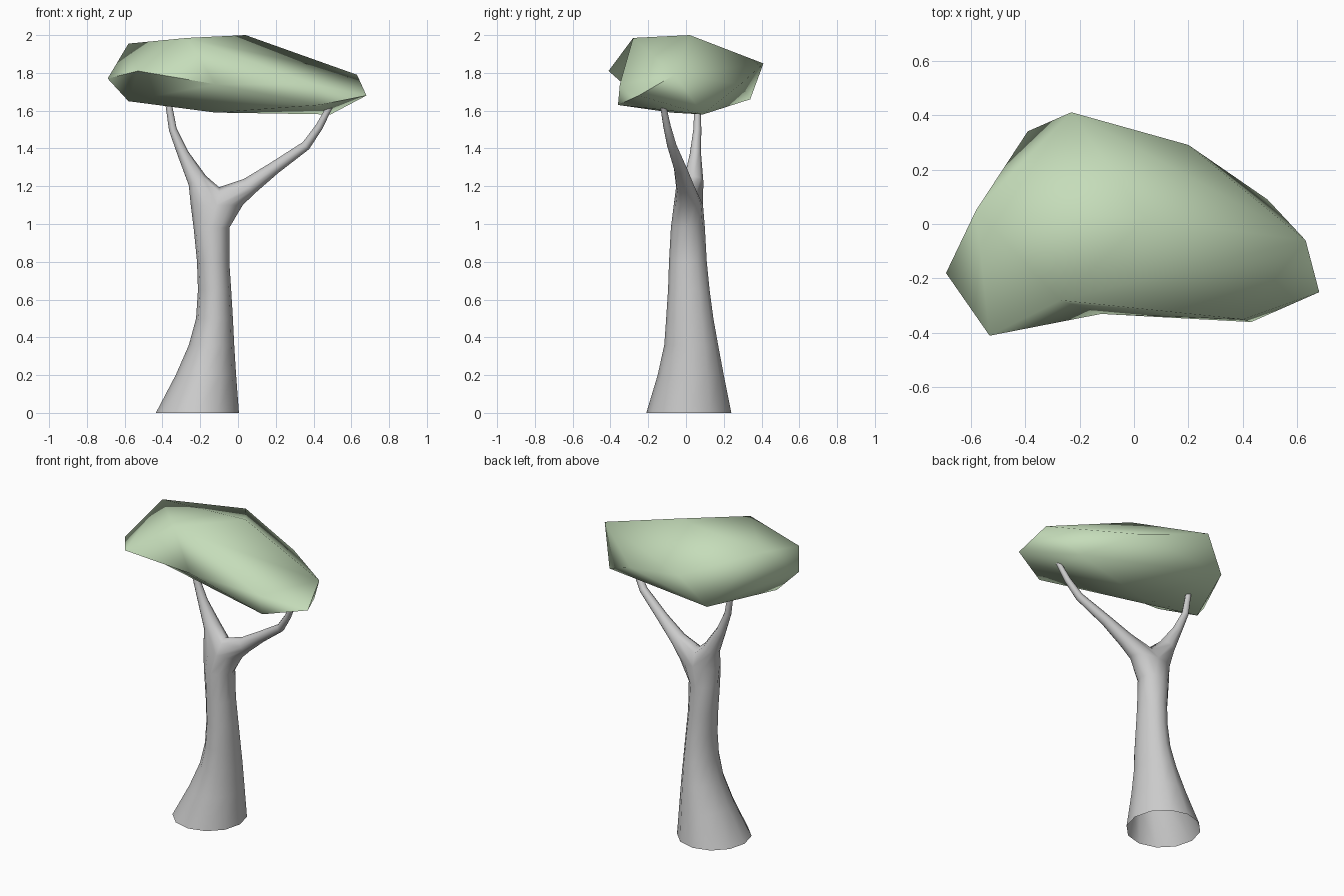
import bpy, bmesh
from math import radians, sin, cos, pi
from mathutils import Vector

cube = bpy.data.objects.get("Cube")
if cube:
    bpy.data.objects.remove(cube, do_unlink=True)


def make_material(name, color):
    mat = bpy.data.materials.new(name)
    mat.use_nodes = True
    mat.diffuse_color = color
    mat.node_tree.nodes["Principled BSDF"].inputs["Base Color"].default_value = color
    return mat


def finish(bm, name, mat, angle):
    bmesh.ops.recalc_face_normals(bm, faces=bm.faces)
    mesh = bpy.data.meshes.new(name)
    bm.to_mesh(mesh)
    bm.free()
    mesh.materials.append(mat)
    obj = bpy.data.objects.new(name, mesh)
    bpy.context.collection.objects.link(obj)
    bpy.ops.object.select_all(action='DESELECT')
    obj.select_set(True)
    bpy.context.view_layer.objects.active = obj
    bpy.ops.object.shade_smooth_by_angle(angle=radians(angle))
    return obj


def bridge(bm, lower, upper):
    n = len(lower)
    for i in range(n):
        j = (i + 1) % n
        bm.faces.new((lower[i], lower[j], upper[j], upper[i]))


bark = make_material("pale grey bark", (0.6, 0.6, 0.6, 1))
leaf = make_material("soft green leaves", (0.56, 0.72, 0.49, 1))

# Trunk: open-bottomed stack of oval rings (z, x min, x max, y min, y max)
bm = bmesh.new()
SIDES = 12
levels = [
    (0, -.435, .005, -.21, .24),
    (.2, -.33, -.01, -.15, .20),
    (.36, -.26, -.02, -.115, .17),
    (.5, -.222, -.027, -.105, .145),
    (.65, -.212, -.036, -.095, .125),
    (.8, -.217, -.046, -.09, .11),
    (.98, -.235, -.046, -.08, .10),
    (1.1, -.25, .025, -.065, .09),
]
ring = None
for z, x0, x1, y0, y1 in levels:
    new = []
    for i in range(SIDES):
        a = 2 * pi * i / SIDES
        new.append(bm.verts.new(((x0 + x1) / 2 + (x1 - x0) / 2 * cos(a),
                                 (y0 + y1) / 2 + (y1 - y0) / 2 * sin(a), z)))
    if ring:
        bridge(bm, ring, new)
    ring = new

# Fork saddle across the trunk top, from back to front
saddle = [bm.verts.new((-.10, y, z)) for y, z in ((.055, 1.17), (.01, 1.195), (-.035, 1.17))]


# Branches: each grows from half of the top ring plus the saddle
def branch(loop, side, path):
    points = [Vector(p[:3]) for p in path]
    for k, p in enumerate(points):
        tangent = (points[min(k + 1, len(points) - 1)] - points[max(k - 1, 0)]).normalized()
        v = Vector((0, side, 0))
        v = (v - tangent * v.dot(tangent)).normalized()
        u = v.cross(tangent)
        new = []
        for i in range(len(loop)):
            a = radians(-90 + 30 * i if i <= 6 else 90 + 45 * (i - 6))
            new.append(bm.verts.new(p + (u * cos(a) + v * sin(a)) * path[k][3]))
        bridge(bm, loop, new)
        loop = new
    bm.faces.new(loop)


branch([ring[i % SIDES] for i in range(9, 16)] + saddle, 1, [
    (.06, -.005, 1.20, .048),
    (.19, -.03, 1.295, .034),
    (.36, -.075, 1.415, .025),
    (.43, -.10, 1.515, .02),
    (.485, -.12, 1.62, .016),
])
branch(ring[3:10] + saddle[::-1], -1, [
    (-.215, .04, 1.23, .052),
    (-.29, .05, 1.37, .03),
    (-.345, .06, 1.5, .021),
    (-.368, .062, 1.64, .017),
])
finish(bm, "trunk_and_branches", bark, 70)

# Foliage: faceted shell with one dented point on the front
bm = bmesh.new()
corners = [
    (-.69, -.18, 1.77), (-.53, -.41, 1.81), (.43, -.36, 1.63), (.40, -.35, 1.74),
    (.68, -.25, 1.68), (.63, -.06, 1.79), (.49, .09, 1.58), (.20, .29, 1.74),
    (-.23, .41, 1.85), (-.39, .34, 1.66), (-.58, .05, 1.955), (-.27, -.28, 1.985),
    (.04, .02, 2.0), (-.58, -.11, 1.65), (-.12, -.08, 1.59),
]
for c in corners:
    bm.verts.new(c)
dent = bm.verts.new((-.12, -.44, 1.74))
bmesh.ops.convex_hull(bm, input=bm.verts)
dent.co.y = -.33
finish(bm, "foliage", leaf, 75)
